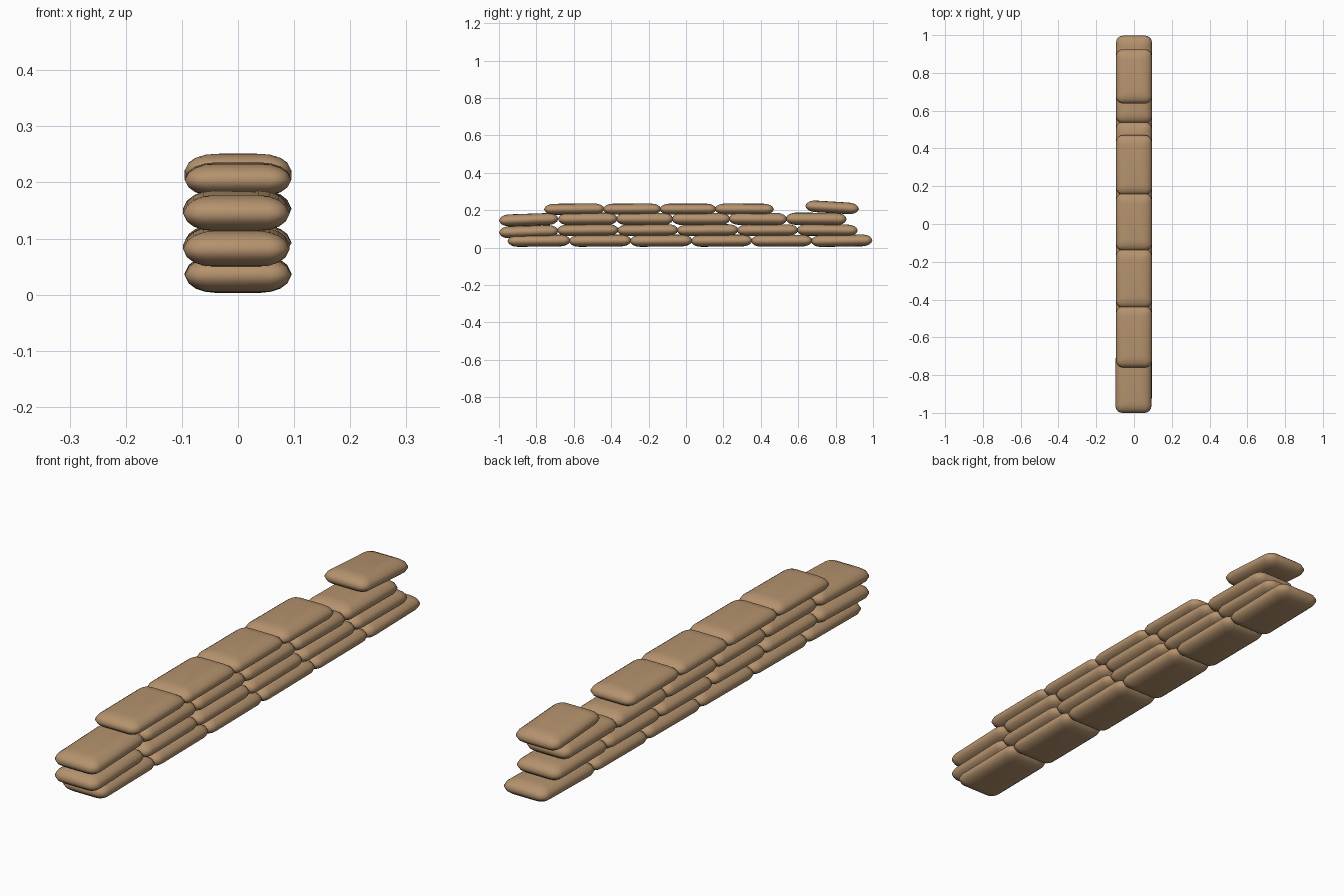
import bpy, bmesh, math

if "Cube" in bpy.data.objects:
    bpy.data.objects.remove(bpy.data.objects["Cube"])

sack = bpy.data.materials.new("burlap_tan")
sack.diffuse_color = (0.46, 0.29, 0.155, 1)
sack.use_nodes = True
sack.node_tree.nodes["Principled BSDF"].inputs["Base Color"].default_value = sack.diffuse_color


def outline(hx, hy, r, n=4):
    """Rounded rectangle in plan."""
    pts = []
    for k, (sx, sy) in enumerate([(1, 1), (-1, 1), (-1, -1), (1, -1)]):
        for i in range(n + 1):
            a = math.pi / 2 * (k + i / n)
            pts.append((sx * (hx - r) + r * math.cos(a), sy * (hy - r) + r * math.sin(a)))
    return pts


# pillow section: inset from the edge, height as a share of half thickness
SECTION = [(0.055, -1), (0.036, -0.93), (0.019, -0.74), (0.007, -0.45), (0, 0),
           (0.007, 0.45), (0.019, 0.74), (0.036, 0.93), (0.055, 1)]


def bag(name, y0, y1, z0, z1, tilt=0.0, x=0.0):
    """One filled sack; tilt in degrees about x (positive raises the +y end)."""
    bm = bmesh.new()
    hx, hy, hz = 0.095, (y1 - y0) / 2, (z1 - z0) / 2
    rings = []
    for inset, h in SECTION:
        r = max(0.035 - inset * 0.4, 0.012)
        rings.append([bm.verts.new((px, py, h * hz))
                      for px, py in outline(hx - inset, hy - inset, r)])
    for a, b in zip(rings, rings[1:]):
        for i in range(len(a)):
            j = (i + 1) % len(a)
            bm.faces.new((a[i], a[j], b[j], b[i]))
    bm.faces.new(rings[0][::-1])
    bm.faces.new(rings[-1])
    for f in bm.faces:
        f.smooth = True
    me = bpy.data.meshes.new(name)
    bm.to_mesh(me)
    bm.free()
    me.materials.append(sack)
    ob = bpy.data.objects.new(name, me)
    ob.location = (x, (y0 + y1) / 2, (z0 + z1) / 2)
    ob.rotation_euler.x = math.radians(tilt)
    bpy.context.collection.objects.link(ob)


def course(name, edges, z0, z1, tilts):
    """A row of sacks that just overlap at their ends."""
    for i, (a, b) in enumerate(zip(edges, edges[1:])):
        bag(f"{name}_{i + 1}", a - 0.004, b + 0.004, z0, z1, tilts[i])


# four staggered courses
course("bottom_sandbag", [-0.95, -0.622, -0.296, 0.03, 0.352, 0.672, 0.993],
       0.005, 0.068, [0.6, 0.5, 0.5, 0.5, 0.3, 1.0])
course("second_sandbag", [-0.685, -0.364, -0.045, 0.276, 0.596, 0.914],
       0.062, 0.124, [0.5, 0.5, 0.5, 0.3, -0.5])
course("third_sandbag", [-0.68, -0.37, -0.072, 0.233, 0.537, 0.855],
       0.12, 0.186, [0.3, 0, 0, -0.5, -0.5])
course("top_sandbag", [-0.755, -0.44, -0.137, 0.158, 0.466],
       0.176, 0.235, [0.5, 0.2, 0, -0.3])

# slumped sacks at the ends
bag("second_end_sandbag", -1.0, -0.682, 0.053, 0.117, 1.8, -0.003)
bag("third_end_sandbag", -1.0, -0.682, 0.117, 0.181, 2.0, -0.003)
bag("loose_top_sandbag", 0.638, 0.925, 0.184, 0.246, -3.5)
